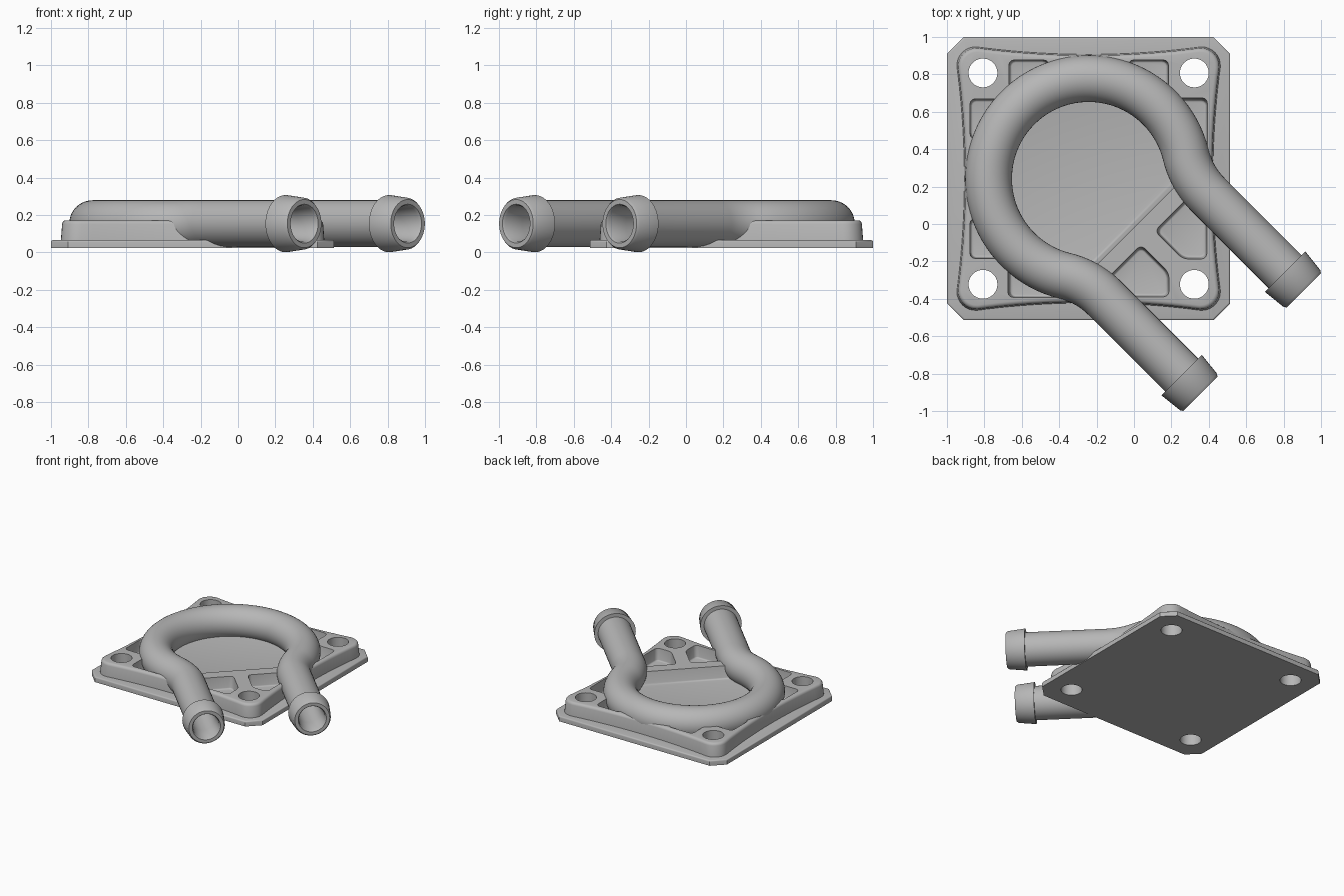
import bpy, bmesh, math
from mathutils import Vector

if "Cube" in bpy.data.objects:
    bpy.data.objects.remove(bpy.data.objects["Cube"])

CENTRE = Vector((-0.2425, 0.2425, 0))
HALF = 0.757
GREY = (0.47, 0.47, 0.47, 1)

metal = bpy.data.materials.new("cast_grey")
metal.use_nodes = True
metal.diffuse_color = GREY
metal.node_tree.nodes["Principled BSDF"].inputs["Base Color"].default_value = GREY


def make_object(name, bm):
    bmesh.ops.recalc_face_normals(bm, faces=bm.faces)
    mesh = bpy.data.meshes.new(name)
    bm.to_mesh(mesh)
    bm.free()
    mesh.materials.append(metal)
    obj = bpy.data.objects.new(name, mesh)
    obj.location = CENTRE
    bpy.context.collection.objects.link(obj)
    return obj


def prisms(name, outlines, z0, z1, flare=1.0, corner=0, top=0, bottom=0):
    """Extruded outlines with a draft, rounded corners and rounded rims."""
    bm = bmesh.new()
    for outline in outlines:
        lower = [bm.verts.new((x, y, z0)) for x, y in outline]
        mid = sum((v.co for v in lower), Vector()) / len(lower)
        upper = []
        for v in lower:
            p = mid + (v.co - mid) * flare
            upper.append(bm.verts.new((p.x, p.y, z1)))
        bm.faces.new(lower)
        bm.faces.new(upper)
        n = len(lower)
        for i in range(n):
            j = (i + 1) % n
            bm.faces.new((lower[i], lower[j], upper[j], upper[i]))
    bmesh.ops.recalc_face_normals(bm, faces=bm.faces)

    def soften(edges, width):
        if width:
            bmesh.ops.bevel(bm, geom=edges, offset=width, segments=3,
                            profile=0.5, affect='EDGES', clamp_overlap=True)

    soften([e for e in bm.edges if abs(e.verts[0].co.z - e.verts[1].co.z) > 0.01
            and e.calc_face_angle(0) > 0.35], corner)
    for z, width in ((z1, top), (z0, bottom)):
        soften([e for e in bm.edges
                if all(abs(v.co.z - z) < 1e-4 for v in e.verts)], width)
    return make_object(name, bm)


def circle(x, y, r, n=40):
    return [(x + r * math.cos(math.tau * i / n), y + r * math.sin(math.tau * i / n))
            for i in range(n)]


def activate(obj):
    bpy.ops.object.select_all(action='DESELECT')
    obj.select_set(True)
    bpy.context.view_layer.objects.active = obj


def cut(obj, cutter):
    mod = obj.modifiers.new("cut", 'BOOLEAN')
    mod.operation = 'DIFFERENCE'
    mod.solver = 'EXACT'
    mod.use_self = True
    mod.object = cutter
    activate(obj)
    bpy.ops.object.modifier_apply(modifier=mod.name)


def smooth(obj):
    activate(obj)
    bpy.ops.object.shade_smooth_by_angle(angle=math.radians(32))


# Base plate with clipped corners
c = HALF - 0.09
octagon = [(HALF, -c), (HALF, c), (c, HALF), (-c, HALF),
           (-HALF, c), (-HALF, -c), (-c, -HALF), (c, -HALF)]
plate = prisms("base_plate", [octagon], 0.025, 0.066, top=0.01)

# Raised body: four bowed sides joined by round corners
outline = []
for k in range(4):
    a = k * math.pi / 2
    side = [(0.665 + 0.04 * (t / 10) ** 2, 0.06 * t) for t in range(-10, 11)]
    bend = [(0.605 + 0.1 * math.cos(b), 0.605 + 0.1 * math.sin(b))
            for b in (math.pi / 2 * i / 8 for i in range(1, 8))]
    outline += [(x * math.cos(a) - y * math.sin(a), x * math.sin(a) + y * math.cos(a))
                for x, y in side + bend]
body = prisms("raised_body", [outline], 0.06, 0.172, flare=0.988, top=0.02)

# Round central recess, closed by a straight rib on the outlet side
half_open = math.acos(0.335 / 0.49)
span = math.tau - 2 * half_open
recess = []
for i in range(49):
    a = -math.pi / 4 + half_open + span * i / 48
    recess.append((0.49 * math.cos(a), 0.49 * math.sin(a)))
recess_cutter = prisms("recess_cutter", [recess], 0.076, 0.2, flare=1.06, bottom=0.012)

# Weight-saving pockets, mirrored over the diagonal
short = [(-0.42, 0.63), (-0.22, 0.63), (-0.22, 0.54), (-0.42, 0.46)]
long = [(-0.42, -0.63), (-0.09, -0.63), (-0.06, -0.56), (-0.42, -0.46)]
wide = [(0.28, -0.365), (0.42, -0.505), (0.42, -0.625), (0.19, -0.625), (0.11, -0.535)]
pockets = [short, [(-x, y) for x, y in short], long, wide]
pockets += [[(-y, -x) for x, y in p] for p in pockets]
pocket_cutter = prisms("pocket_cutter", pockets, 0.076, 0.2, flare=1.09,
                       corner=0.028, bottom=0.01)

# Bolt holes
holes = [circle(0.565 * sx, 0.565 * sy, 0.077) for sx in (-1, 1) for sy in (-1, 1)]
hole_cutter = prisms("hole_cutter", holes, -0.1, 0.4)

cut(body, recess_cutter)
cut(body, pocket_cutter)
cut(body, hole_cutter)
cut(plate, hole_cutter)
for cutter in (recess_cutter, pocket_cutter, hole_cutter):
    bpy.data.objects.remove(cutter)

# Pipe centre line: leg, reverse bend, then the loop (position and side angle)
LOOP, BEND, LEG, TUBE, BORE, AXIS = 0.535, 0.45, 0.391, 0.125, 0.09, 0.154
bend_u = math.sqrt((LOOP + BEND) ** 2 - (LEG + BEND) ** 2)
join = math.atan2(LEG + BEND, bend_u)
path = []
for i in range(11):
    a = math.pi / 2 + (join - math.pi / 2) * i / 10
    path.append((bend_u - BEND * math.cos(a), LEG + BEND - BEND * math.sin(a), a))
for i in range(1, 33):
    a = join + (math.pi - join) * i / 32
    path.append((LOOP * math.cos(a), LOOP * math.sin(a), a))


def mirrored(stations):
    return [(u, -v, -a, r) for u, v, a, r in reversed(stations)]


def leg(u, r):
    return (u, LEG, math.pi / 2, r)


# Outer skin with hose barbs at both ends, then the bore back inside
outer = [leg(1.236, 0.129), leg(1.222, 0.139), leg(1.095, 0.153), leg(1.095, TUBE)]
outer += [(u, v, a, TUBE) for u, v, a in path]
inner = [leg(1.236, 0.104), leg(1.222, 0.096), leg(1.1, BORE)]
inner += [(u, v, a, BORE) for u, v, a in path]
stations = outer + mirrored(outer)[1:] + list(reversed(mirrored(inner)))[:-1] + \
    list(reversed(inner))

bm = bmesh.new()
SIDES = 40
rings = []
for u, v, a, r in stations:
    ring = []
    for i in range(SIDES):
        t = math.tau * i / SIDES
        ring.append(bm.verts.new((u + r * math.cos(t) * math.cos(a),
                                  v + r * math.cos(t) * math.sin(a),
                                  AXIS + r * math.sin(t))))
    rings.append(ring)
for k, ring in enumerate(rings):
    after = rings[(k + 1) % len(rings)]
    for i in range(SIDES):
        j = (i + 1) % SIDES
        bm.faces.new((ring[i], ring[j], after[j], after[i]))
pipe = make_object("coolant_pipe", bm)
pipe.rotation_euler.z = -math.pi / 4

for part in (plate, body, pipe):
    smooth(part)
